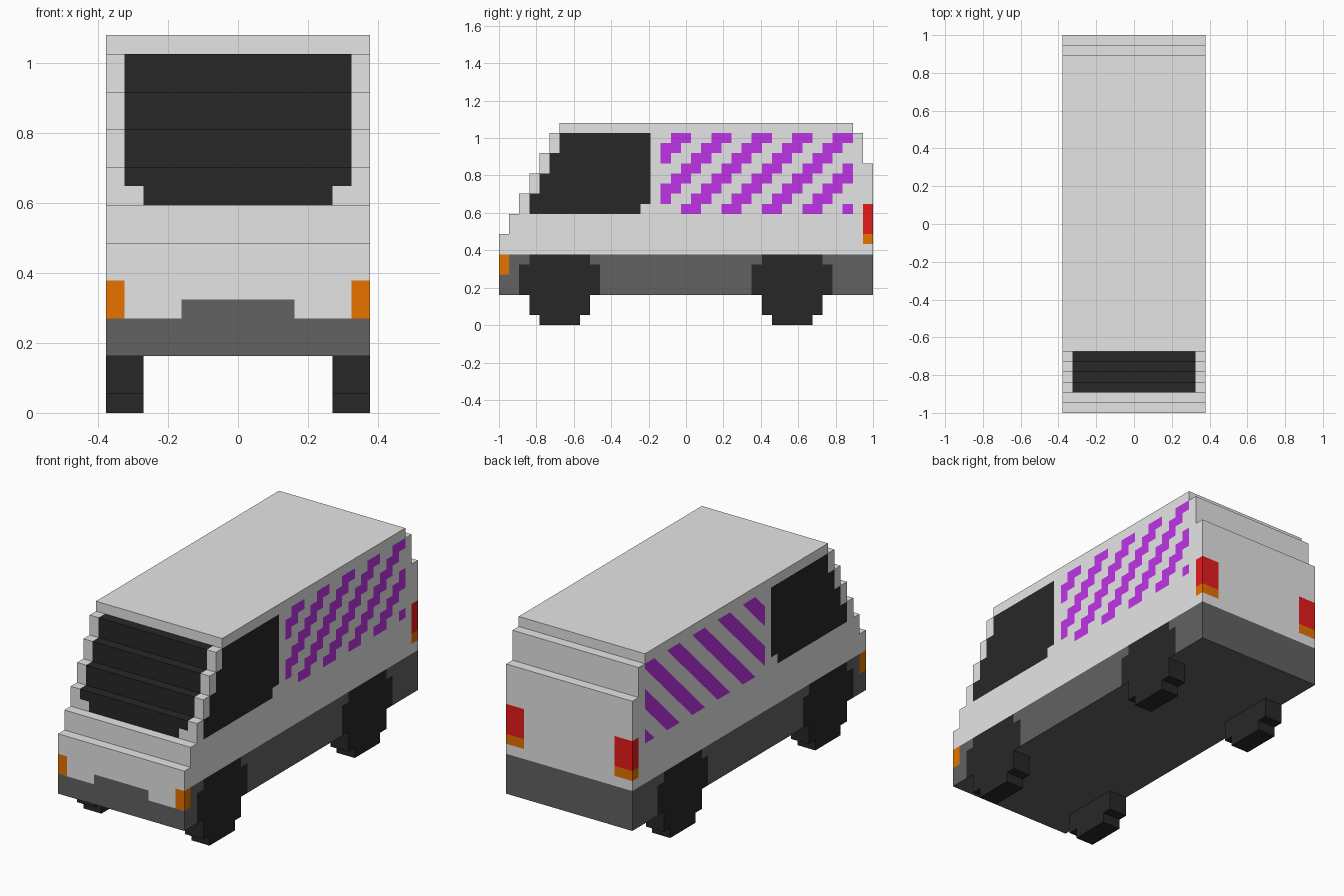
import bpy, bmesh

if "Cube" in bpy.data.objects:
    bpy.data.objects.remove(bpy.data.objects["Cube"])

U = 2 / 37          # one block of the model; the van is 37 blocks long, 14 wide, 20 high


def lin(c):
    c /= 255
    return c / 12.92 if c <= 0.04045 else ((c + 0.055) / 1.055) ** 2.4


def material(name, r, g, b):
    m = bpy.data.materials.new(name)
    m.diffuse_color = (lin(r), lin(g), lin(b), 1)
    m.use_nodes = True
    m.node_tree.nodes["Principled BSDF"].inputs["Base Color"].default_value = m.diffuse_color
    return m


MATS = [material("light grey paint", 229, 229, 229),
        material("dark grey trim", 98, 98, 98),
        material("black glass and rubber", 39, 39, 39),
        material("purple stripe", 192, 52, 232),
        material("orange lamp", 231, 114, 0),
        material("red lamp", 231, 26, 26)]
GREY, TRIM, BLACK, PURPLE, ORANGE, RED = range(6)


def in_stripe_panel(j, k):
    return 16 < j < 35 and 11 < k < 19


def grid_pos(f):
    c = f.calc_center_median()
    return c.x / U, (c.y + 1) / U, c.z / U


def cut_diagonals(bm):
    """Cut the left stripe panel along 45 degree lines, two blocks apart."""
    for m in range(-1, 14):
        off = 2 * m + 0.5
        faces = [f for f in bm.faces if grid_pos(f)[0] < -6.9 and in_stripe_panel(*grid_pos(f)[1:])]
        geom = set(faces)
        for f in faces:
            geom.update(f.edges)
            geom.update(f.verts)
        bmesh.ops.bisect_plane(bm, geom=list(geom), dist=1e-5,
                               plane_co=(0, -1 + off * U, 0), plane_no=(0, 1, -1))


def blocks(name, rows, x0, x1, paint, cuts=(), stripes=False):
    """Extrude a stepped side silhouette, given as rows (k, j0, j1), from x0 to x1."""
    bm = bmesh.new()
    for k, j0, j1 in rows:
        for j in range(j0, j1):
            bm.faces.new([bm.verts.new((x0 * U, -1 + a * U, b * U))
                          for a, b in ((j, k), (j + 1, k), (j + 1, k + 1), (j, k + 1))])
    bmesh.ops.remove_doubles(bm, verts=bm.verts[:], dist=1e-4)
    ext = bmesh.ops.extrude_face_region(bm, geom=bm.faces[:], use_keep_orig=True)
    moved = [v for v in ext["geom"] if isinstance(v, bmesh.types.BMVert)]
    bmesh.ops.translate(bm, verts=moved, vec=((x1 - x0) * U, 0, 0))
    for x in cuts:
        bmesh.ops.bisect_plane(bm, geom=bm.verts[:] + bm.edges[:] + bm.faces[:], dist=1e-5,
                               plane_co=(x * U, 0, 0), plane_no=(1, 0, 0))
    if stripes:
        cut_diagonals(bm)
    bmesh.ops.recalc_face_normals(bm, faces=bm.faces[:])
    bm.normal_update()
    for f in bm.faces:
        f.material_index = paint(f.normal, *grid_pos(f))
    me = bpy.data.meshes.new(name)
    bm.to_mesh(me)
    bm.free()
    for m in MATS:
        me.materials.append(m)
    ob = bpy.data.objects.new(name, me)
    bpy.context.collection.objects.link(ob)
    return ob


def paint_side(x, y, z):
    j, k = int(y), int(z)
    # corner lamps
    if j == 0 and k in (5, 6):
        return ORANGE
    if j == 36 and 8 <= k < 12:
        return ORANGE if k == 8 else RED
    # wheel arches and lower trim
    if k < 7:
        inset = 1 if k == 6 else 0
        arch = any(s + inset <= j < s + 8 - inset for s in (2, 25))
        return BLACK if arch else TRIM
    # cab window with a raked front edge
    if 11 <= k < 19 and 3 + (k - 11) // 2 <= j < (14 if k == 11 else 15):
        return BLACK
    # diagonal stripes: stepped on the right, straight on the left
    if in_stripe_panel(y, z):
        if (j - k) % 4 in (3, 0) if x > 0 else (y - z + 1.5) % 4 < 2:
            return PURPLE
    return GREY


def paint_body(n, x, j, z):
    if abs(n.x) > 0.5:
        return paint_side(x, j, z)
    a, k = abs(x), int(z)
    if n.z < -0.5:
        return TRIM
    if n.z > 0.5:                               # glass runs over the steps
        return BLACK if 2 < j < 6 and a < 6 else GREY
    if n.y > 0.5:                               # tail
        if a > 5 and 8 <= k < 12:
            return ORANGE if k == 8 else RED
        return TRIM if k < 7 else GREY
    if k < 5 or (k == 5 and a < 3):             # front bumper
        return TRIM
    if k < 7 and a > 6:                         # indicators
        return ORANGE
    if 11 <= k < 19 and a < (5 if k == 11 else 6):   # windscreen
        return BLACK
    return GREY


# Body: the front steps back every two rows, the tail steps in near the roof
body_rows = [(k, max(0, (k - 7) // 2), 37 if k < 16 else 36 if k < 19 else 35)
             for k in range(3, 20)]
blocks("van_body", body_rows, -7, 7, paint_body, cuts=(-6, -5, -3, 3, 5, 6), stripes=True)

# Wheels: the parts that hang below the body
for end, s in (("front", 3), ("rear", 26)):
    rows = [(0, s + 1, s + 5), (1, s, s + 6), (2, s, s + 6)]
    for side, x0, x1 in (("right", 5, 7), ("left", -7, -5)):
        blocks(f"{end}_{side}_wheel", rows, x0, x1, lambda n, x, j, k: BLACK)
